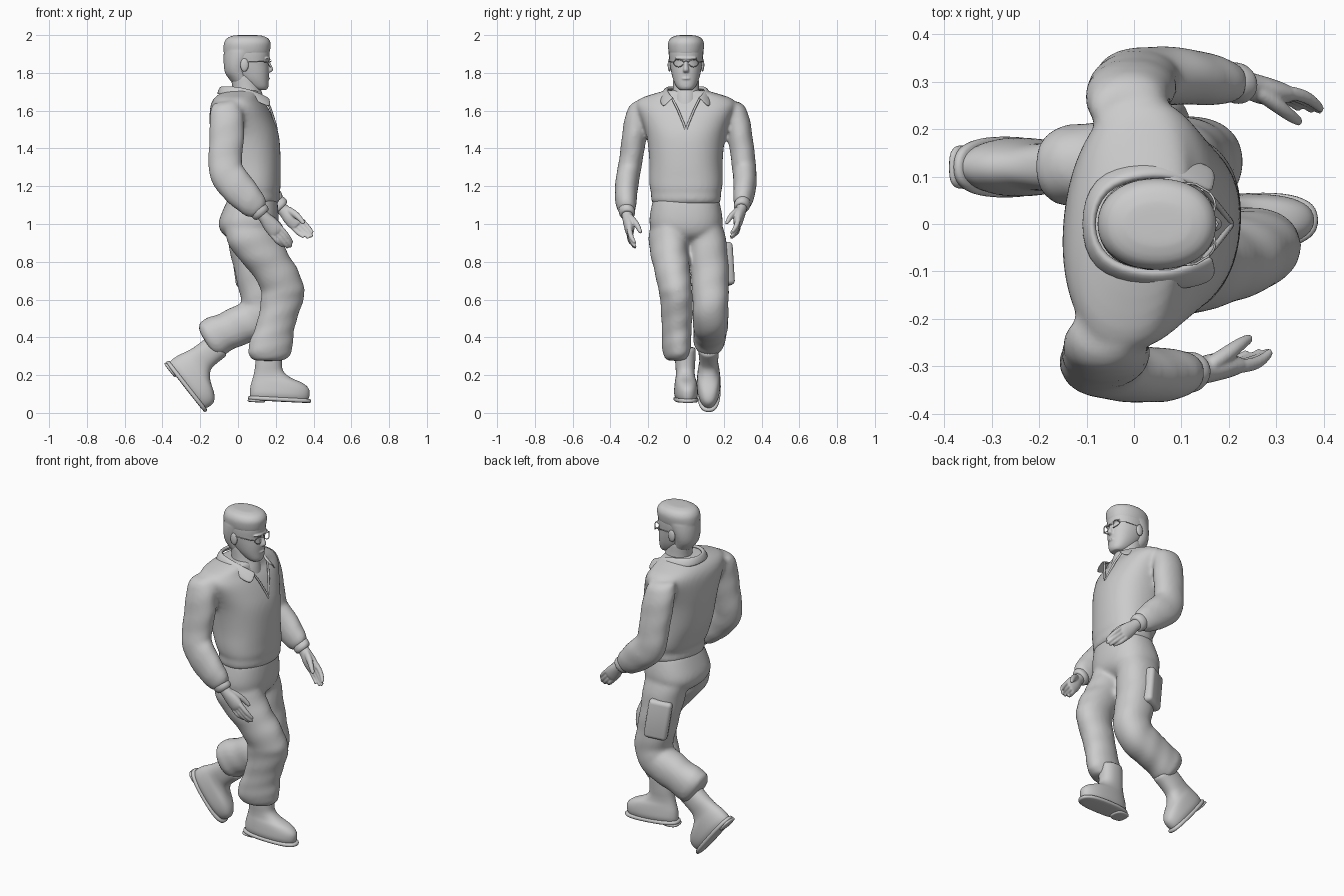
import bpy, bmesh, math
from mathutils import Vector, Matrix


def finish(name, bm, level=1):
    bmesh.ops.recalc_face_normals(bm, faces=bm.faces[:])
    for f in bm.faces:
        f.smooth = True
    me = bpy.data.meshes.new(name)
    bm.to_mesh(me)
    bm.free()
    ob = bpy.data.objects.new(name, me)
    bpy.context.collection.objects.link(ob)
    if level:
        mod = ob.modifiers.new("smooth", 'SUBSURF')
        mod.levels = mod.render_levels = level
    return ob


def spline(rows, steps):
    """Catmull-Rom interpolation of rows of numbers."""
    out = []
    for i in range(len(rows) - 1):
        p0, p1, p2 = rows[max(i - 1, 0)], rows[i], rows[i + 1]
        p3 = rows[min(i + 2, len(rows) - 1)]
        for s in range(steps):
            t = s / steps
            out.append([b + .5 * t * (c - a + t * (2*a - 5*b + 4*c - d + t * (3*(b - c) + d - a)))
                        for a, b, c, d in zip(p0, p1, p2, p3)])
    return out + [list(rows[-1])]


def loft(name, rows, flat=False, n=20, power=2, yaw=0, fold=0, steps=3, matrix=None):
    """Skin rings of (x, y, z, half depth, half width); flat keeps rings level."""
    rows = spline(rows, steps)
    bm = bmesh.new()
    rings = []
    rot = Matrix.Rotation(math.radians(yaw), 3, 'Z')
    for i, (x, y, z, a, b) in enumerate(rows):
        q, r = rows[max(i - 1, 0)], rows[min(i + 1, len(rows) - 1)]
        front = Vector((1, 0, 0)) if flat else Vector((q[2] - r[2], 0, r[0] - q[0])).normalized()
        ring = []
        for k in range(n):
            t = 2 * math.pi * k / n
            c, s = (math.copysign(abs(v) ** (2 / power), v) for v in (math.cos(t), math.sin(t)))
            w = 1 + fold * math.sin(2 * t + i * 1.7)
            ring.append(bm.verts.new(Vector((x, y, z)) + rot @ (front * a * c * w + Vector((0, b * s * w, 0)))))
        rings.append(ring)
    for r0, r1 in zip(rings, rings[1:]):
        for k in range(n):
            bm.faces.new((r0[k], r0[(k + 1) % n], r1[(k + 1) % n], r1[k]))
    bm.faces.new(rings[0])
    bm.faces.new(rings[-1])
    if matrix:
        bm.transform(matrix)
    return finish(name, bm)


def fuse(name, parts, voxel, rounds):
    """Join overlapping closed parts into one continuous skin."""
    bpy.ops.object.select_all(action='DESELECT')
    for ob in parts:
        ob.select_set(True)
    bpy.context.view_layer.objects.active = parts[0]
    bpy.ops.object.join()
    ob = parts[0]
    ob.name = name
    mod = ob.modifiers.new("skin", 'REMESH')
    mod.mode, mod.voxel_size, mod.use_smooth_shade = 'VOXEL', voxel, True
    mod = ob.modifiers.new("relax", 'SMOOTH')
    mod.factor, mod.iterations = .5, rounds


def ball(name, loc, scale):
    bm = bmesh.new()
    bmesh.ops.create_uvsphere(bm, u_segments=16, v_segments=10, radius=1)
    bm.transform(Matrix.Translation(loc) @ Matrix.Diagonal((*scale, 1)))
    return finish(name, bm, 0)


def wire(name, pts, radius, cyclic=False):
    cu = bpy.data.curves.new(name, 'CURVE')
    cu.dimensions, cu.bevel_depth, cu.bevel_resolution, cu.use_fill_caps = '3D', radius, 2, True
    sp = cu.splines.new('POLY')
    sp.points.add(len(pts) - 1)
    for p, co in zip(sp.points, pts):
        p.co = (*co, 1)
    sp.use_cyclic_u = cyclic
    bpy.context.collection.objects.link(bpy.data.objects.new(name, cu))


# Jacket: body with hem band and both sleeves
body = loft("jacket_body", [(.03, 0, 1.71, .08, .1), (.012, 0, 1.69, .108, .17), (-.002, 0, 1.662, .125, .25),
     (.005, 0, 1.62, .15, .268), (.02, 0, 1.55, .17, .238), (.037, 0, 1.46, .182, .208), (.05, 0, 1.33, .176, .195),
     (.065, 0, 1.24, .16, .196), (.075, 0, 1.19, .15, .193), (.08, 0, 1.165, .14, .186),
     (.078, 0, 1.125, .142, .186), (.075, 0, 1.1, .125, .17)], flat=True, n=28, power=2.3, yaw=-6)
right = loft("right_sleeve", [(-.07, -.225, 1.65, .06, .04), (-.066, -.243, 1.622, .08, .06),
     (-.06, -.262, 1.55, .092, .066), (-.06, -.276, 1.45, .094, .066), (-.068, -.29, 1.35, .09, .064),
     (-.06, -.304, 1.27, .094, .064), (-.005, -.315, 1.195, .094, .062), (.06, -.318, 1.125, .082, .058),
     (.095, -.315, 1.087, .07, .05), (.115, -.313, 1.065, .05, .04)], power=2.1, fold=.02)
left = loft("left_sleeve", [(-.02, .235, 1.65, .06, .04), (-.02, .253, 1.622, .08, .06),
     (-.012, .274, 1.55, .092, .066), (-.003, .289, 1.45, .094, .066), (.005, .302, 1.35, .09, .066),
     (.02, .31, 1.27, .094, .064), (.085, .312, 1.205, .092, .062), (.155, .305, 1.145, .078, .056),
     (.19, .3, 1.118, .066, .048), (.21, .298, 1.1, .048, .04)], power=2.1, fold=.02)
fuse("jacket", [body, right, left], .011, 8)

# Trousers: seat and both legs, then a cargo pocket on the outer back of the left thigh
seat = loft("trouser_seat", [(.08, 0, 1.15, .125, .17), (.068, 0, 1.08, .146, .187), (.055, 0, 1.0, .16, .195),
     (.06, 0, .94, .135, .165), (.07, 0, .9, .07, .08)], flat=True, n=28, power=2.4)
right = loft("right_leg", [(.055, -.09, 1.04, .13, .09), (.078, -.095, .93, .148, .102), (.125, -.088, .84, .146, .1),
     (.185, -.074, .76, .135, .095), (.232, -.06, .67, .12, .09), (.236, -.052, .61, .117, .086),
     (.215, -.048, .52, .108, .084), (.192, -.05, .44, .108, .078), (.175, -.05, .37, .12, .077),
     (.168, -.05, .31, .116, .07), (.162, -.045, .275, .082, .055)], flat=True, yaw=12, fold=.025)
left = loft("left_leg", [(.05, .09, 1.04, .13, .09), (.065, .108, .92, .122, .105), (.085, .122, .79, .112, .104),
     (.108, .128, .67, .107, .1), (.125, .13, .575, .107, .096), (.095, .13, .505, .107, .096),
     (.02, .13, .468, .107, .094), (-.06, .128, .432, .102, .088), (-.125, .124, .402, .11, .088),
     (-.155, .122, .385, .1, .08), (-.172, .12, .375, .07, .06)], power=2.2, fold=.025)
fuse("trousers", [seat, right, left], .011, 6)
bm = bmesh.new()
bmesh.ops.create_cube(bm, size=1)
bm.transform(Matrix.Translation((.04, .206, .785)) @ Matrix.Rotation(.42, 4, 'Z') @ Matrix.Rotation(-.15, 4, 'Y')
             @ Matrix.Diagonal((.13, .06, .23, 1)))
bmesh.ops.bevel(bm, geom=bm.edges[:], offset=.022, segments=4, affect='EDGES', profile=.5)
finish("cargo_pocket", bm, 0)

# Boots, made heel-at-origin with the toe along x, then posed
for side, heel, y, pitch, yaw in (("right", (.052, .068), -.012, 3, 4), ("left", (-.385, .265), .12, 52, 0)):
    m = Matrix.Translation((heel[0], y, heel[1])) @ Matrix.Rotation(math.radians(yaw), 4, 'Z') \
        @ Matrix.Rotation(math.radians(pitch), 4, 'Y')
    loft(side + "_boot", [(.165, 0, .015, .155, .054), (.167, 0, .04, .16, .062), (.166, 0, .075, .157, .061),
         (.152, 0, .105, .136, .057), (.122, 0, .13, .1, .051), (.105, 0, .16, .078, .05),
         (.1, 0, .2, .071, .053), (.1, 0, .29, .071, .057)], flat=True, n=24, power=2.3, matrix=m)
    loft(side + "_boot_sole", [(.168, 0, 0, .163, .056), (.168, 0, .004, .17, .065), (.168, 0, .02, .17, .065),
         (.168, 0, .026, .162, .056)], flat=True, n=24, power=2.6, steps=1, matrix=m)
    loft(side + "_boot_heel", [(.045, 0, -.01, .042, .043), (.045, 0, -.006, .047, .047),
         (.045, 0, .01, .047, .047)], flat=True, power=3, steps=1, matrix=m)

# Hands: cuff band, then palm, four fingers and a thumb fused together
for side, w, tip, inward in (("right", (.115, -.313, 1.065), (.278, -.285, .872), 1),
                             ("left", (.215, .297, 1.1), (.388, .255, .925), -1)):
    w, tip = Vector(w), Vector(tip)
    d = tip - w
    p = Vector((-d.z, 0, d.x)).normalized()

    def at(f, across, inside, a, b):
        return (*(w + d * f + p * across + Vector((0, inward * inside, 0))), a, b)
    loft(side + "_cuff", [at(-.1, 0, 0, .045, .038), at(-.04, 0, 0, .05, .043), at(.04, 0, 0, .05, .043),
                          at(.1, 0, 0, .04, .034)])
    parts = [loft("palm", [at(0, 0, 0, .032, .03), at(.18, 0, 0, .034, .03), at(.35, 0, .002, .043, .03),
                           at(.52, 0, 0, .044, .024), at(.6, 0, 0, .038, .017)], n=16)]
    for i, reach in enumerate((.88, .97, 1, .95)):
        s = (i - 1.5) * .02
        parts.append(loft("finger", [at(.5, s, -.002, .013, .015), at(.7, s, -.002, .0135, .015),
                     at(reach - .1, s * .9, .006, .012, .013), at(reach, s * .8, .018, .009, .009)], n=10, steps=2))
    parts.append(loft("thumb", [at(.15, .012, .005, .02, .02), at(.36, .028, .028, .02, .02),
                 at(.54, .03, .046, .015, .015), at(.68, .026, .054, .01, .01)], n=10, steps=2))
    fuse(side + "_hand", parts, .004, 4)

# Neck and head with facial features
loft("neck", [(.05, 0, 1.6, .1, .09), (.052, 0, 1.67, .085, .078), (.045, 0, 1.72, .075, .07),
     (.03, 0, 1.8, .075, .068)], flat=True)
head = loft("head", [(.122, 0, 1.708, .026, .03), (.108, 0, 1.725, .053, .05), (.085, 0, 1.765, .078, .069),
     (.067, 0, 1.81, .098, .08), (.051, 0, 1.855, .112, .087), (.046, 0, 1.9, .122, .091),
     (.046, 0, 1.95, .12, .089)], flat=True, n=24, power=2.2)
nose = loft("nose", [(.157, 0, 1.872, .008, .009), (.163, 0, 1.845, .013, .011), (.169, 0, 1.818, .018, .016),
     (.164, 0, 1.806, .015, .016), (.158, 0, 1.8, .008, .01)], flat=True, n=12)
fuse("head", [head, nose, ball("lips", (.156, 0, 1.77), (.014, .026, .008)),
              ball("chin", (.143, 0, 1.73), (.019, .028, .017)),
              ball("brow", (.15, 0, 1.877), (.022, .062, .01))], .004, 3)

# Short flat-topped hair, running down to the nape
top = loft("hair_top", [(.047, 0, 1.893, .116, .084), (.046, 0, 1.908, .123, .092), (.048, 0, 1.94, .126, .097),
     (.05, 0, 1.965, .123, .095), (.05, 0, 1.988, .104, .078), (.05, 0, 2.0, .065, .042)],
     flat=True, n=24, power=2.15)
nape = loft("nape_hair", [(.028, 0, 1.745, .058, .058), (.01, 0, 1.775, .064, .068), (-.002, 0, 1.8, .068, .076),
     (-.004, 0, 1.835, .072, .085), (.008, 0, 1.88, .086, .092), (.03, 0, 1.93, .106, .095)], flat=True)
fuse("hair", [top, nape], .006, 4)

# Ears, glasses and jacket front, one of each per side
for s, side in ((-1, "right"), (1, "left")):
    ball(side + "_ear", (.034, s * .087, 1.842), (.022, .01, .035))
    lens = [(.171 - .012 * math.cos(t) ** 2, s * .04 + .026 * math.cos(t), 1.852 + .02 * math.sin(t))
            for t in (i * math.pi / 10 for i in range(20))]
    wire(side + "_glasses_rim", lens, .0025, True)
    wire(side + "_glasses_arm", [(.16, s * .066, 1.856), (.13, s * .084, 1.86), (.03, s * .092, 1.862)], .0025)
    wire(side + "_jacket_opening", [(.145, s * .075, 1.67), (.172, s * .045, 1.61), (.198, s * .012, 1.53),
                                    (.205, s * .002, 1.5)], .006)
wire("glasses_bridge", [(.168, -.014, 1.858), (.176, 0, 1.863), (.168, .014, 1.858)], .0025)

# Folded collar: a band from the inner top edge, over the fold, to the outer edge
half = [((-.085, 0, 1.715), (-.1, 0, 1.735), (-.122, 0, 1.69)),
        ((-.06, .07, 1.72), (-.075, .085, 1.74), (-.097, .105, 1.69)),
        ((.02, .095, 1.715), (.02, .112, 1.735), (.015, .145, 1.685)),
        ((.1, .09, 1.69), (.1, .105, 1.71), (.11, .145, 1.65)),
        ((.165, .06, 1.66), (.17, .07, 1.675), (.185, .125, 1.61))]
rows = [[(x, -y, z) for x, y, z in r] for r in half[:0:-1]] + half
bm = bmesh.new()
grid = [[bm.verts.new(v) for v in r] for r in rows]
for r0, r1 in zip(grid, grid[1:]):
    for k in range(2):
        bm.faces.new((r0[k], r1[k], r1[k + 1], r0[k + 1]))
collar = finish("collar", bm, 0)
collar.modifiers.new("thickness", 'SOLIDIFY').thickness = .014
collar.modifiers.new("smooth", 'SUBSURF').levels = 2
